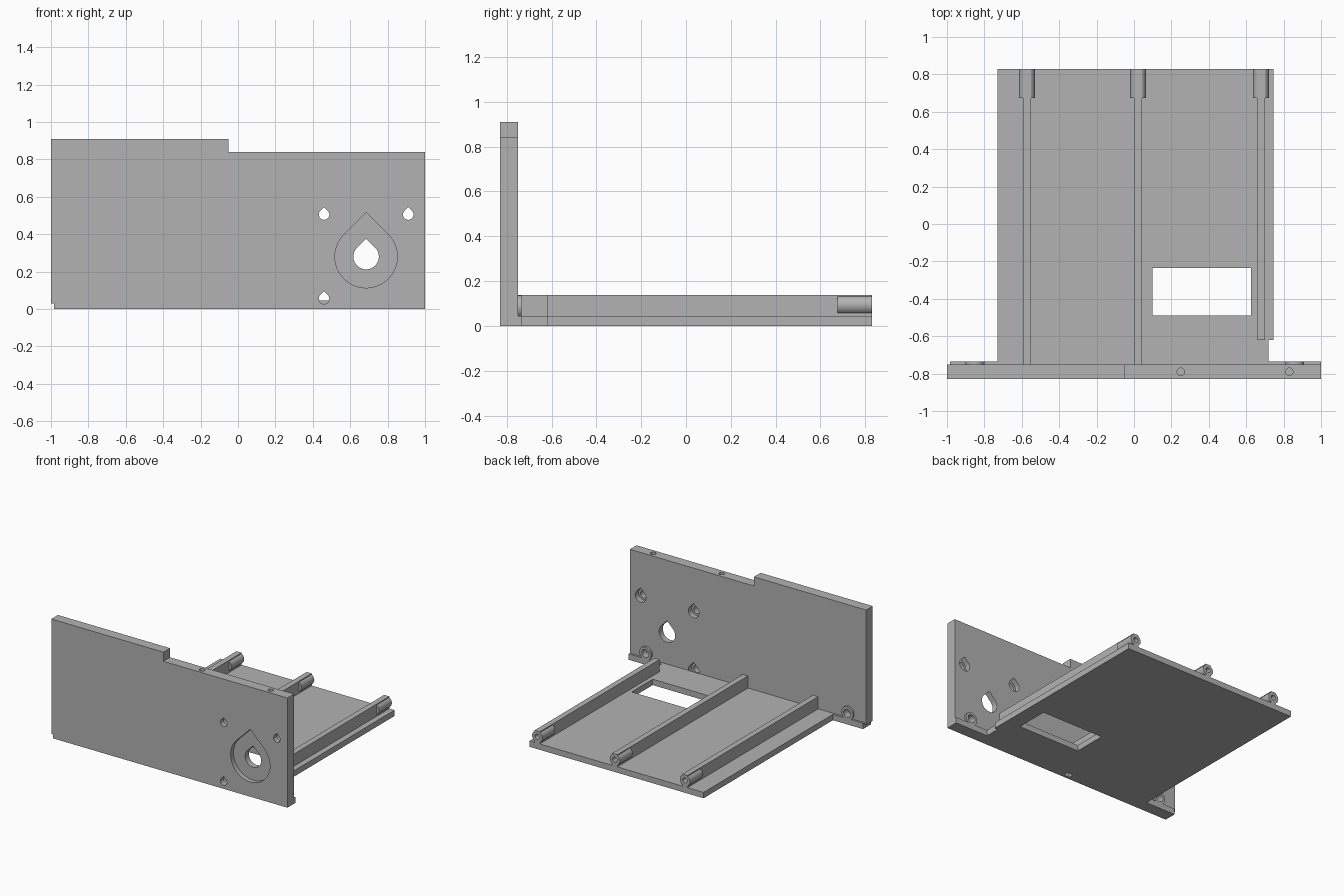
import bpy
import bmesh
import math

default = bpy.data.objects.get("Cube")
if default:
    bpy.data.objects.remove(default, do_unlink=True)

grey = bpy.data.materials.new("plain grey")
grey.use_nodes = True
colour = (0.448, 0.448, 0.448, 1)
grey.diffuse_color = colour
grey.node_tree.nodes["Principled BSDF"].inputs["Base Color"].default_value = colour


def prism(name, outline, start, end, axis="y"):
    """Extrude an outline in x,z along y, or one in x,y along z."""
    bm = bmesh.new()
    place = (lambda a, b: (a, start, b)) if axis == "y" else (lambda a, b: (a, b, start))
    face = bm.faces.new([bm.verts.new(place(a, b)) for a, b in outline])
    new = bmesh.ops.extrude_face_region(bm, geom=[face])["geom"]
    shift = (0, end - start, 0) if axis == "y" else (0, 0, end - start)
    bmesh.ops.translate(bm, vec=shift, verts=[v for v in new if isinstance(v, bmesh.types.BMVert)])
    bmesh.ops.recalc_face_normals(bm, faces=bm.faces)
    mesh = bpy.data.meshes.new(name)
    bm.to_mesh(mesh)
    bm.free()
    mesh.materials.append(grey)
    obj = bpy.data.objects.new(name, mesh)
    bpy.context.collection.objects.link(obj)
    return obj


def box(name, x0, x1, y0, y1, z0, z1):
    return prism(name, [(x0, z0), (x1, z0), (x1, z1), (x0, z1)], y0, y1)


def circle(x, z, r, steps=32):
    turns = [2 * math.pi * i / steps for i in range(steps)]
    return [(x + r * math.cos(t), z + r * math.sin(t)) for t in turns]


def teardrop(x, z, r, steps=32):
    """Round hole outline with a right-angled point on top."""
    turns = [math.radians(135 + 270 * i / steps) for i in range(steps + 1)]
    return [(x, z + r * math.sqrt(2))] + [(x + r * math.cos(t), z + r * math.sin(t)) for t in turns]


def combine(target, others, operation):
    """Apply booleans and remove the helper objects."""
    bpy.context.view_layer.objects.active = target
    for other in others:
        other.hide_render = True
        mod = target.modifiers.new("boolean", "BOOLEAN")
        mod.operation, mod.solver, mod.object = operation, "EXACT", other
        bpy.ops.object.modifier_apply(modifier=mod.name)
        bpy.data.objects.remove(other, do_unlink=True)


FRONT, PANEL_BACK, LEDGE_BACK, REAR = -0.83, -0.75, -0.735, 0.83
FLOOR, RIB_TOP = 0.045, 0.138

# Front panel with its stepped top edge and nicked corner
panel = prism("front_panel", [
    (-0.985, 0), (1, 0), (1, 0.84), (-0.05, 0.84),
    (-0.05, 0.91), (-1, 0.91), (-1, 0.03), (-0.985, 0.03)], FRONT, PANEL_BACK)

cutters = [
    prism("shaft_hole", teardrop(0.685, 0.28, 0.068), -0.9, -0.7),
    prism("front_recess", teardrop(0.685, 0.28, 0.167), -0.9, -0.795),
    box("bottom_slot", -0.09, -0.04, -0.81, -0.77, -0.1, 0.04),
]
# Motor screw holes, widened from behind
for x, z in [(0.46, 0.505), (0.91, 0.505), (0.46, 0.055)]:
    cutters.append(prism("screw_hole", teardrop(x, z, 0.028), -0.9, -0.7))
    cutters.append(prism("screw_head", teardrop(x, z, 0.045), -0.79, -0.7))
# Screw holes in the top edge
for x in (0.25, 0.83):
    cutters.append(prism("edge_hole", circle(x, -0.79, 0.02), 0.72, 1, "z"))
# Blind holes behind the panel
for x in (-0.85, 0.86):
    cutters.append(prism("blind_hole", circle(x, 0.085, 0.03), -0.79, -0.7))
combine(panel, cutters, "DIFFERENCE")

# Ledges and ring bosses behind the panel
for side, x0, x1, cx in [("right", -0.985, -0.73, -0.85), ("left", 0.72, 1, 0.86)]:
    ledge = box(side + "_ledge", x0, x1, PANEL_BACK, LEDGE_BACK, 0, FLOOR)
    combine(ledge, [prism("ring", circle(cx, 0.085, 0.05), PANEL_BACK, LEDGE_BACK)], "UNION")
    combine(ledge, [prism("ring_hole", circle(cx, 0.085, 0.03), -0.8, -0.7)], "DIFFERENCE")

# Base plate with a rectangular window
base = prism("base_plate", [
    (-0.73, PANEL_BACK), (0.72, PANEL_BACK), (0.72, -0.62),
    (0.745, -0.62), (0.745, REAR), (-0.73, REAR)], 0, FLOOR, "z")
combine(base, [box("window", 0.1, 0.625, -0.49, -0.235, -0.1, 0.1)], "DIFFERENCE")

# Ribs, each ending in a drilled round boss
for name, x, start in [("right", -0.572, PANEL_BACK), ("middle", 0.022, PANEL_BACK),
                       ("left", 0.679, -0.62)]:
    rib = box(name + "_rib", x - 0.022, x + 0.022, start, REAR, FLOOR, RIB_TOP)
    combine(rib, [prism("boss", circle(x, 0.094, 0.043), 0.675, REAR)], "UNION")
    combine(rib, [prism("boss_hole", circle(x, 0.094, 0.019), 0.7, 0.9)], "DIFFERENCE")

# Smooth the round walls, keep corners sharp
for obj in bpy.context.collection.objects:
    if obj.type == "MESH" and grey.name in obj.data.materials:
        bpy.ops.object.select_all(action="DESELECT")
        obj.select_set(True)
        bpy.context.view_layer.objects.active = obj
        bpy.ops.object.shade_smooth_by_angle(angle=math.radians(30))
